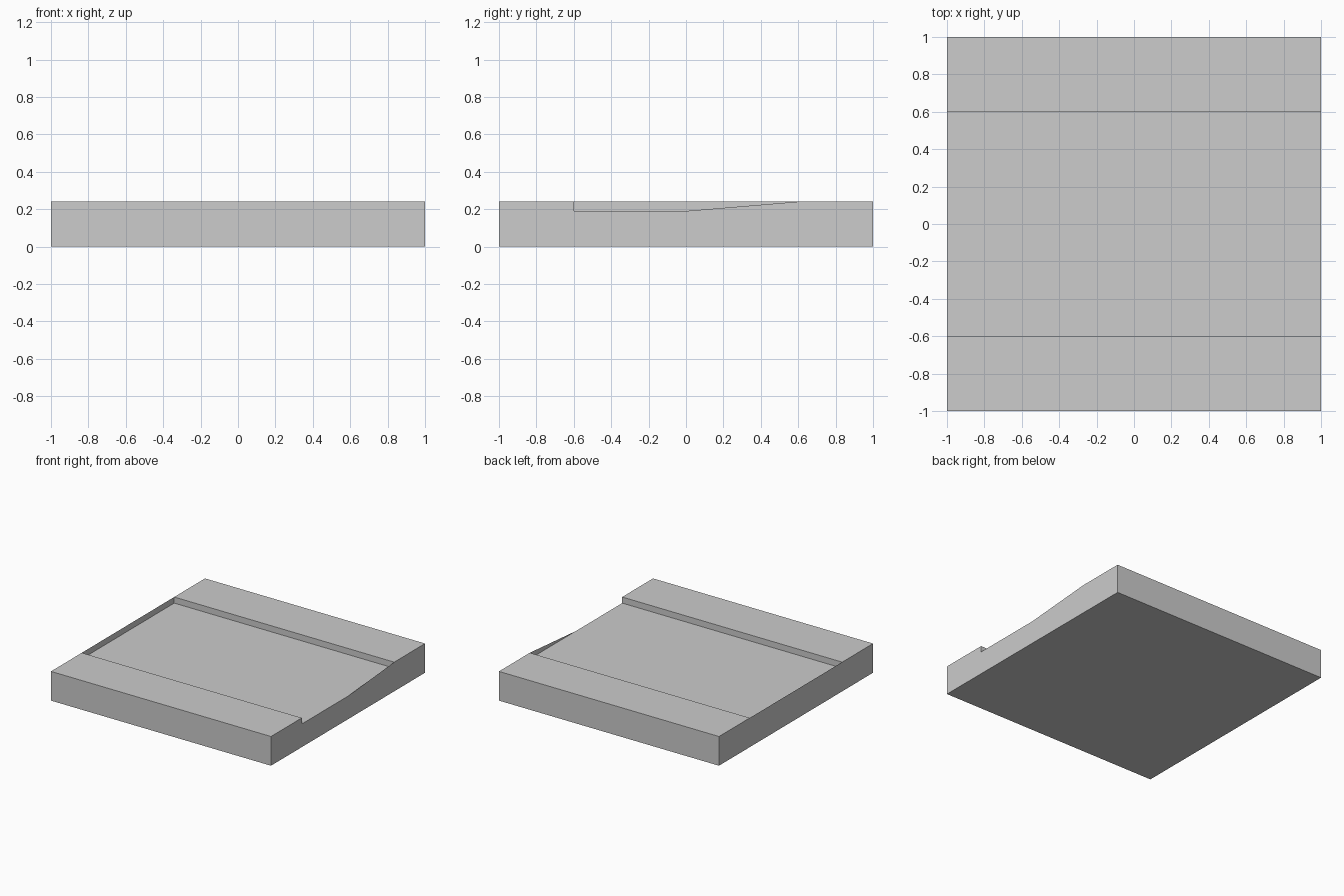
import bpy
import bmesh

cube = bpy.data.objects.get("Cube")
if cube:
    bpy.data.objects.remove(cube, do_unlink=True)

TOP, FLOOR, EDGE = 0.24, 0.19, 0.6

grey = bpy.data.materials.new("light_grey")
grey.use_nodes = True
colour = (0.604, 0.604, 0.604, 1)
grey.diffuse_color = colour
grey.node_tree.nodes["Principled BSDF"].inputs["Base Color"].default_value = colour


def add_object(name, bm):
    mesh = bpy.data.meshes.new(name)
    bm.to_mesh(mesh)
    bm.free()
    mesh.materials.append(grey)
    obj = bpy.data.objects.new(name, mesh)
    bpy.context.collection.objects.link(obj)


def profile_face(bm, profile, x):
    return bm.faces.new([bm.verts.new((x, y, z)) for y, z in profile])


# Slab with a flat channel running across its top
channel = [(-1, 0), (1, 0), (1, TOP), (EDGE, TOP), (EDGE, FLOOR),
           (-EDGE, FLOOR), (-EDGE, TOP), (-1, TOP)]
bm = bmesh.new()
face = profile_face(bm, channel, -1)
result = bmesh.ops.extrude_face_region(bm, geom=[face])
moved = [v for v in result["geom"] if isinstance(v, bmesh.types.BMVert)]
bmesh.ops.translate(bm, verts=moved, vec=(2, 0, 0))
bmesh.ops.recalc_face_normals(bm, faces=bm.faces[:])
add_object("channel_slab", bm)

# Paper-thin end panels above the channel floor: one full height, one ramped
panels = {
    "full_end_panel": (-1, [(-EDGE, FLOOR), (-EDGE, TOP), (EDGE, TOP), (EDGE, FLOOR)]),
    "ramped_end_panel": (1, [(0, FLOOR), (EDGE, FLOOR), (EDGE, TOP)]),
}
for name, (x, profile) in panels.items():
    bm = bmesh.new()
    profile_face(bm, profile, x)
    bm.normal_update()
    for f in bm.faces:
        if f.normal.x * x < 0:
            f.normal_flip()
    add_object(name, bm)
